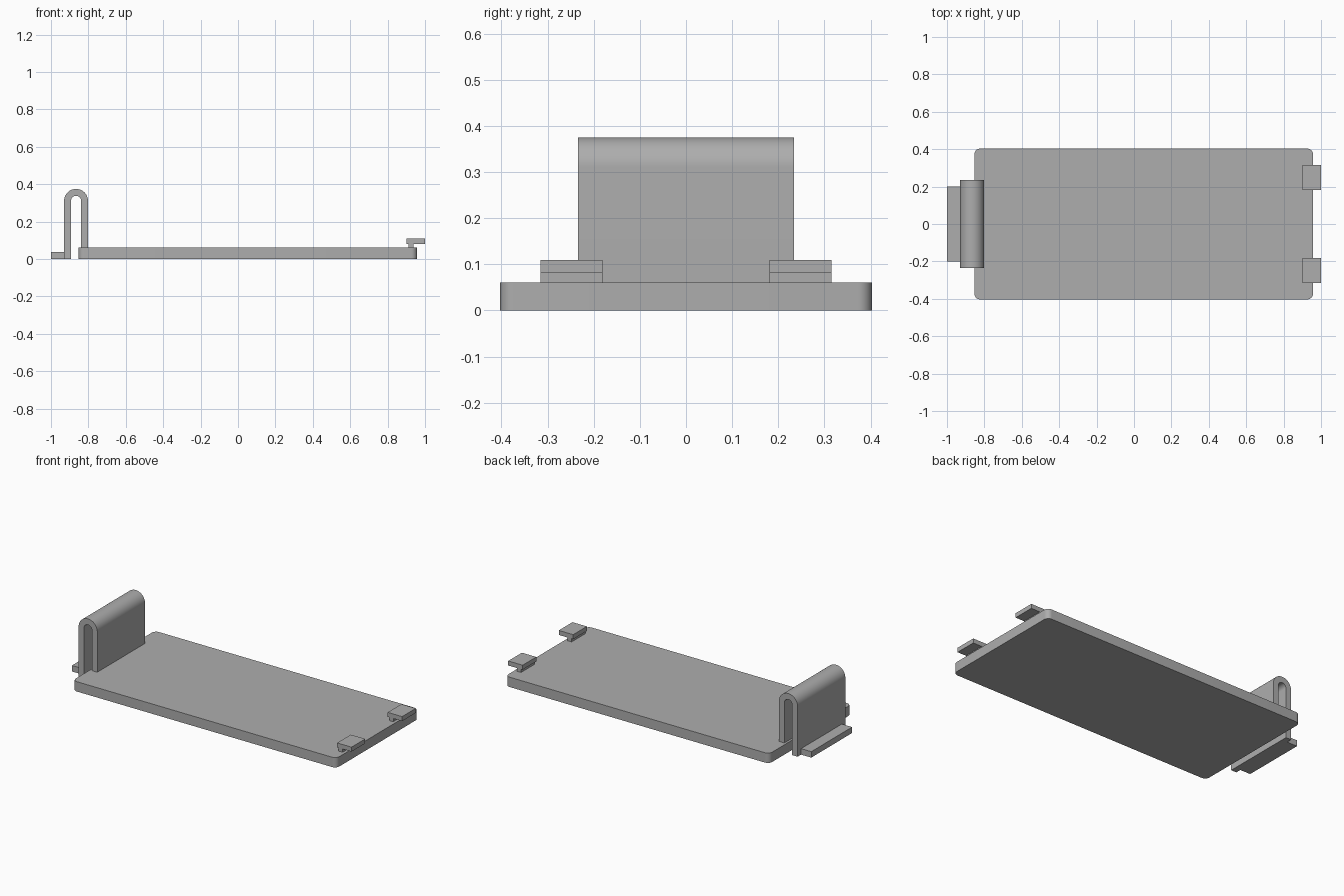
import bpy
import bmesh
from math import pi, sin, cos
from mathutils import Vector

cube = bpy.data.objects.get("Cube")
if cube:
    bpy.data.objects.remove(cube, do_unlink=True)

grey = bpy.data.materials.new("plain grey")
grey.use_nodes = True
colour = (0.42, 0.42, 0.42, 1)
grey.diffuse_color = colour
grey.node_tree.nodes["Principled BSDF"].inputs["Base Color"].default_value = colour


def arc(cx, cy, r, start, end, steps):
    """Points along a circular arc."""
    angles = [start + (end - start) * i / steps for i in range(steps + 1)]
    return [(cx + r * cos(a), cy + r * sin(a)) for a in angles]


def extrude(name, points, offset, smooth=False):
    """Fill a closed outline of 3D points and sweep it along offset."""
    bm = bmesh.new()
    face = bm.faces.new([bm.verts.new(p) for p in points])
    swept = bmesh.ops.extrude_face_region(bm, geom=[face], use_keep_orig=True)
    verts = [g for g in swept["geom"] if isinstance(g, bmesh.types.BMVert)]
    bmesh.ops.translate(bm, verts=verts, vec=Vector(offset))
    bmesh.ops.recalc_face_normals(bm, faces=bm.faces)
    mesh = bpy.data.meshes.new(name)
    bm.to_mesh(mesh)
    bm.free()
    mesh.materials.append(grey)
    obj = bpy.data.objects.new(name, mesh)
    bpy.context.collection.objects.link(obj)
    if smooth:
        bpy.ops.object.select_all(action="DESELECT")
        obj.select_set(True)
        bpy.context.view_layer.objects.active = obj
        bpy.ops.object.shade_smooth_by_angle(angle=pi / 6)
    return obj


def side_profile(name, outline, y0, y1, smooth=False):
    """Part with a constant x-z outline between two y positions."""
    return extrude(name, [(x, y0, z) for x, z in outline], (0, y1 - y0, 0), smooth)


# Base plate with rounded corners
left, right, half, thick, r = -0.853, 0.957, 0.403, 0.061, 0.03
corners = [(right - r, half - r), (left + r, half - r),
           (left + r, r - half), (right - r, r - half)]
outline = []
for i, (x, y) in enumerate(corners):
    outline += arc(x, y, r, i * pi / 2, (i + 1) * pi / 2, 8)
extrude("base_plate", [(x, y, 0) for x, y in outline], (0, 0, thick), True)

# Folded spring clip, outer leg reaching the ground
cx, cz, outer, inner = -0.866, 0.311, 0.064, 0.027
clip = [(cx + outer, thick)] + arc(cx, cz, outer, 0, pi, 32) + [(cx - outer, 0), (cx - inner, 0)]
clip += arc(cx, cz, inner, pi, 0, 32) + [(cx + inner, thick)]
side_profile("spring_clip", clip, -0.234, 0.234, True)

# Finger tab beside the clip
tab = [(-1, 0), (cx - outer, 0), (cx - outer, 0.037), (-1, 0.037)]
side_profile("finger_tab", tab, -0.2, 0.2)

# Pair of hooked catches at the far end
hook = [(0.912, thick), (0.939, thick), (0.939, 0.081), (1, 0.081),
        (1, 0.109), (0.901, 0.109), (0.901, 0.081), (0.912, 0.081)]
for name, side in (("left_catch", 1), ("right_catch", -1)):
    side_profile(name, hook, side * 0.181, side * 0.315)
